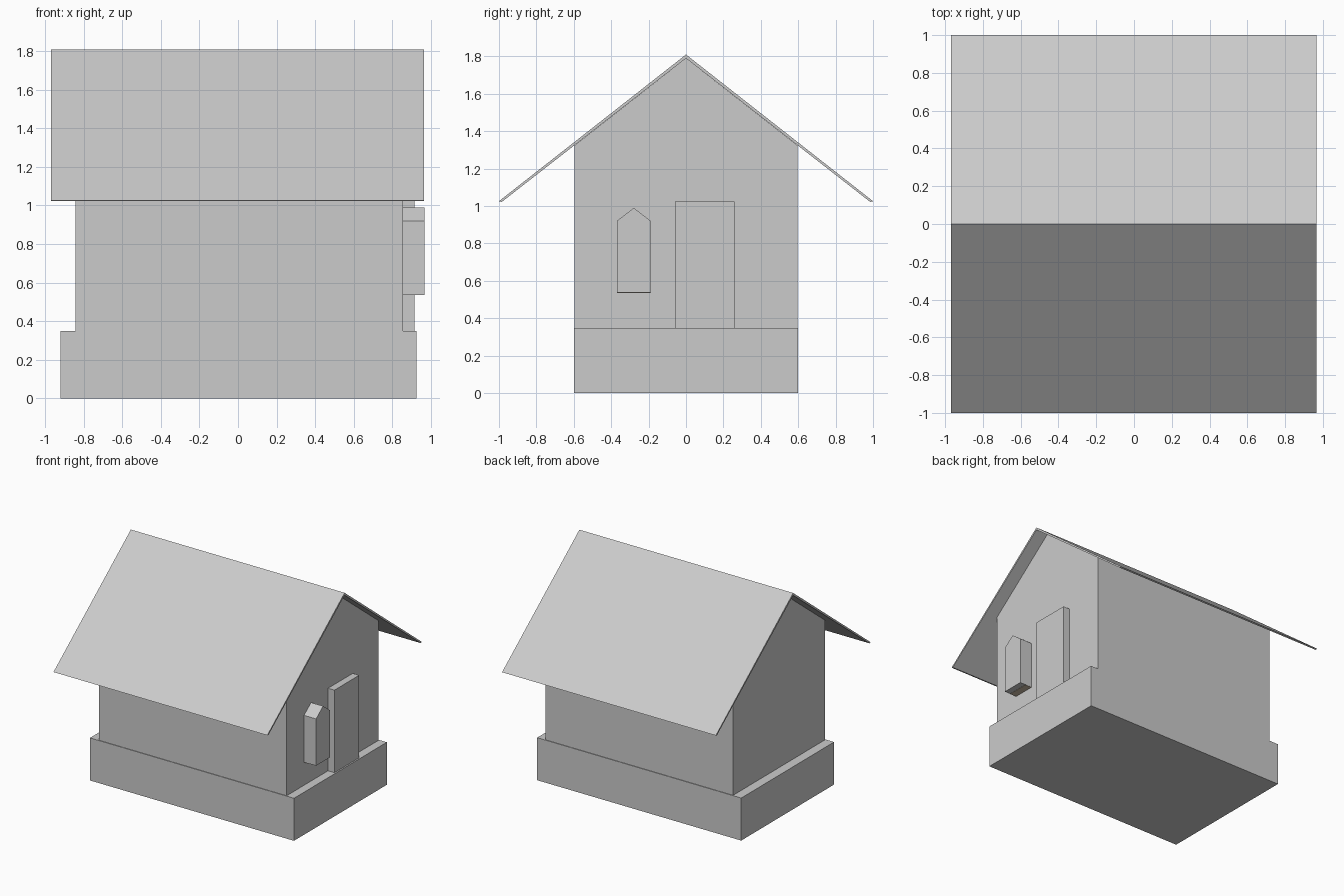
import bpy

if "Cube" in bpy.data.objects:
    bpy.data.objects.remove(bpy.data.objects["Cube"])


def extrude_x(name, profile, x0, x1, color=None):
    """Closed prism: a (y, z) profile swept from x0 to x1."""
    n = len(profile)
    verts = [(x, y, z) for x in (x0, x1) for y, z in profile]
    faces = [tuple(reversed(range(n))), tuple(range(n, 2 * n))]
    faces += [(i, (i + 1) % n, n + (i + 1) % n, n + i) for i in range(n)]
    mesh = bpy.data.meshes.new(name)
    mesh.from_pydata(verts, [], faces)
    mesh.update()
    obj = bpy.data.objects.new(name, mesh)
    bpy.context.collection.objects.link(obj)
    if color:
        mat = bpy.data.materials.new(name)
        mat.diffuse_color = color
        mat.use_nodes = True
        mat.node_tree.nodes["Principled BSDF"].inputs["Base Color"].default_value = mat.diffuse_color
        mesh.materials.append(mat)
    return obj


def rect(y0, y1, z0, z1):
    return [(y0, z0), (y1, z0), (y1, z1), (y0, z1)]


# Foundation block
extrude_x("foundation", rect(-0.6, 0.6, 0, 0.348), -0.92, 0.927)

# Gabled house body, reaching up to the underside of the roof
extrude_x("walls", [(-0.595, 0.348), (0.595, 0.348), (0.595, 1.325),
                    (0, 1.79), (-0.595, 1.325)], -0.843, 0.857)

# Thin pitched roof with wide eaves
half = [(0.985, 1.022), (1.0, 1.026)]
extrude_x("roof", [(0, 1.79)] + half + [(0, 1.81)]
          + [(-y, z) for y, z in reversed(half)], -0.97, 0.965)

# Door slab on the right gable wall
extrude_x("door", rect(-0.06, 0.26, 0.348, 1.023), 0.857, 0.915)

# Pointed window box beside the door
extrude_x("window", [(-0.37, 0.537), (-0.188, 0.537), (-0.188, 0.92),
                     (-0.279, 0.99), (-0.37, 0.92)], 0.857, 0.966)

# Tan strip under the window
extrude_x("window_sill", rect(-0.369, -0.189, 0.535, 0.56), 0.857, 0.915,
          (0.6, 0.5, 0.38, 1))
